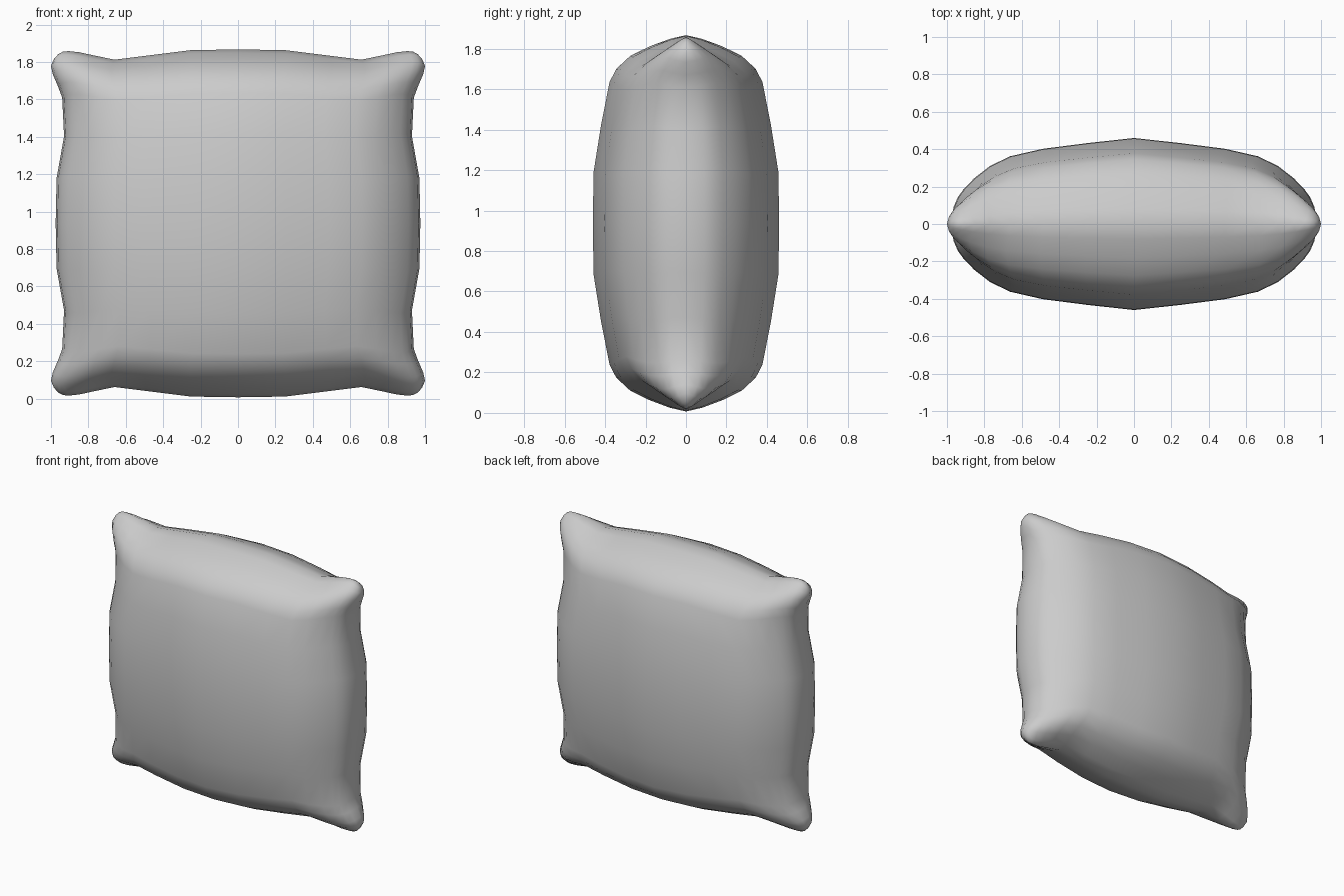
import bpy, bmesh

if "Cube" in bpy.data.objects:
    bpy.data.objects.remove(bpy.data.objects["Cube"])

# half-grid stations: (station, rim scale of the other axis, depth profile)
COLS = [(0, .93, .46), (.26, .926, .432), (.5, .897, .402), (.68, .875, .362),
        (.79, .897, .31), (.876, .915, .245), (.935, .921, .185), (.965, .918, .145),
        (.99, .905, .09), (1, .895, 0)]
ROWS = [(0, .975, .46), (.27, .97, .457), (.52, .93, .42), (.75, .94, .378),
        (.82, .963, .345), (.89, .99, .275), (.94, 1.0, .18), (.98, .985, .08), (1, .97, 0)]
MID_Z = .937


def both_sides(half):
    return [(-s, r, d) for s, r, d in reversed(half[1:])] + half


cols, rows = both_sides(COLS), both_sides(ROWS)

# front sheet of the cushion: puffed grid with pinched rim and flared corners
bm = bmesh.new()
grid = [[bm.verts.new((u * w, -a * b / .46, MID_Z + v * h)) for u, h, a in cols]
        for v, w, b in rows]
for r0, r1 in zip(grid, grid[1:]):
    for i in range(len(cols) - 1):
        bm.faces.new((r0[i], r0[i + 1], r1[i + 1], r1[i]))

# back sheet: mirrored copy welded along the rim seam
back = bmesh.ops.duplicate(bm, geom=bm.verts[:] + bm.edges[:] + bm.faces[:])["geom"]
for v in back:
    if isinstance(v, bmesh.types.BMVert):
        v.co.y *= -1
bmesh.ops.reverse_faces(bm, faces=[f for f in back if isinstance(f, bmesh.types.BMFace)])
bmesh.ops.remove_doubles(bm, verts=bm.verts[:], dist=.0005)
bmesh.ops.recalc_face_normals(bm, faces=bm.faces[:])
for f in bm.faces:
    f.smooth = True

mesh = bpy.data.meshes.new("cushion")
bm.to_mesh(mesh)
bm.free()
cushion = bpy.data.objects.new("cushion", mesh)
bpy.context.collection.objects.link(cushion)
